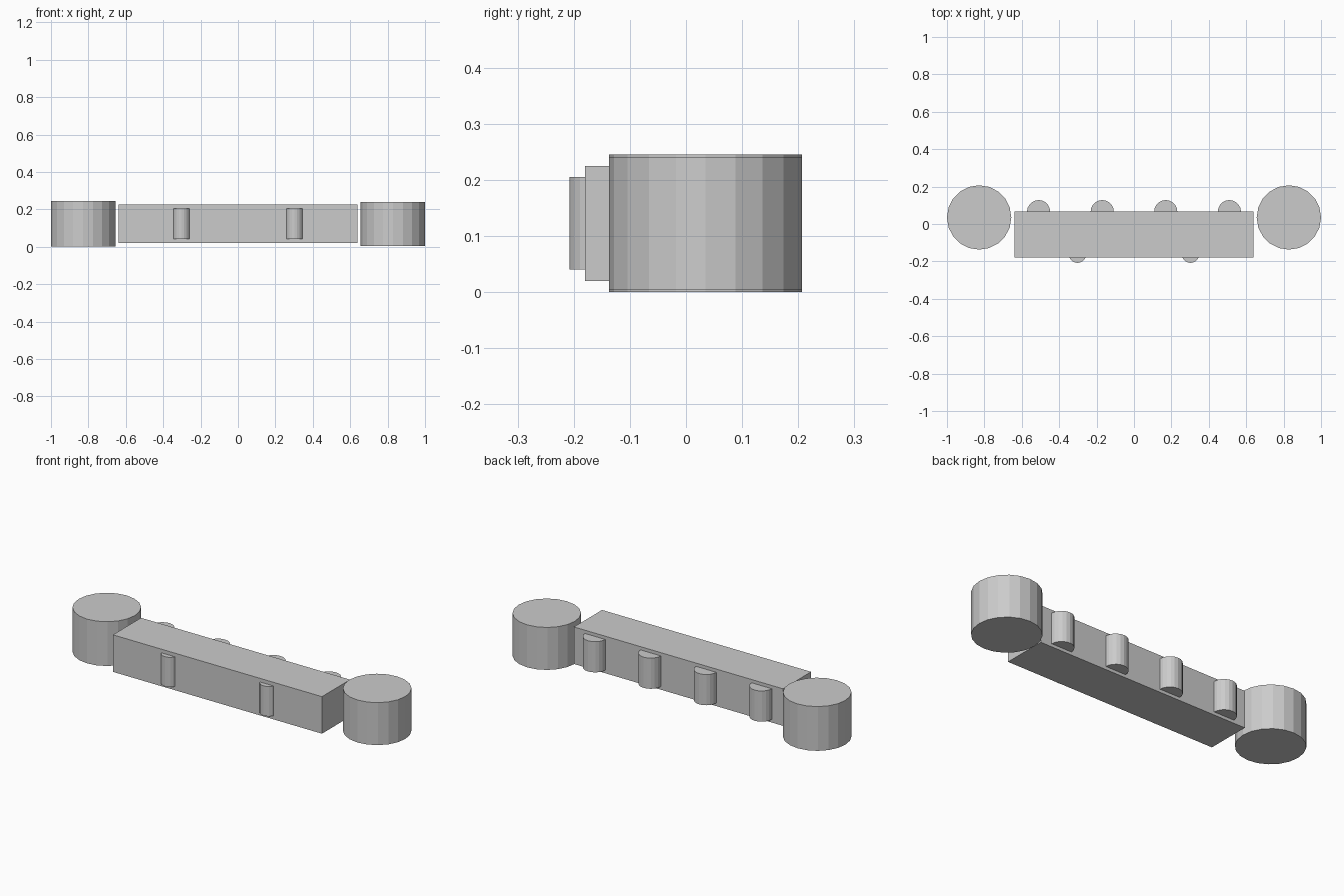
import bpy, bmesh, math
from mathutils import Matrix

if "Cube" in bpy.data.objects:
    bpy.data.objects.remove(bpy.data.objects["Cube"])

grey = bpy.data.materials.new("light_grey")
grey.diffuse_color = (0.6, 0.6, 0.6, 1)
grey.use_nodes = True
grey.node_tree.nodes["Principled BSDF"].inputs["Base Color"].default_value = grey.diffuse_color


def finish(name, bm):
    mesh = bpy.data.meshes.new(name)
    bm.to_mesh(mesh)
    bm.free()
    mesh.materials.append(grey)
    obj = bpy.data.objects.new(name, mesh)
    bpy.context.collection.objects.link(obj)
    return obj


def cylinder(name, x, y, r, z0, z1, sides=20):
    bm = bmesh.new()
    bmesh.ops.create_cone(bm, cap_ends=True, segments=sides, radius1=r, radius2=r,
                          depth=z1 - z0,
                          matrix=Matrix.Translation((x, y, (z0 + z1) / 2)))
    return finish(name, bm)


def box(name, lo, hi):
    bm = bmesh.new()
    size = [b - a for a, b in zip(lo, hi)]
    mid = [(a + b) / 2 for a, b in zip(lo, hi)]
    bmesh.ops.create_cube(bm, size=1,
                          matrix=Matrix.Translation(mid) @ Matrix.Diagonal((*size, 1)))
    return finish(name, bm)


# Long central block
box("main_block", (-0.64, -0.18, 0.02), (0.64, 0.066, 0.225))

# Round end towers, the left one slightly taller
cylinder("left_tower", -0.828, 0.035, 0.172, 0.0, 0.245)
cylinder("right_tower", 0.828, 0.035, 0.172, 0.005, 0.24)

# Two shallow columns on the front
for side, x in (("left", -0.302), ("right", 0.302)):
    cylinder("front_column_" + side, x, -0.162, 0.046, 0.04, 0.205)

# Four half-round columns on the back
for i, x in enumerate((-0.51, -0.17, 0.17, 0.51)):
    cylinder(f"back_column_{i + 1}", x, 0.066, 0.062, 0.037, 0.207)
